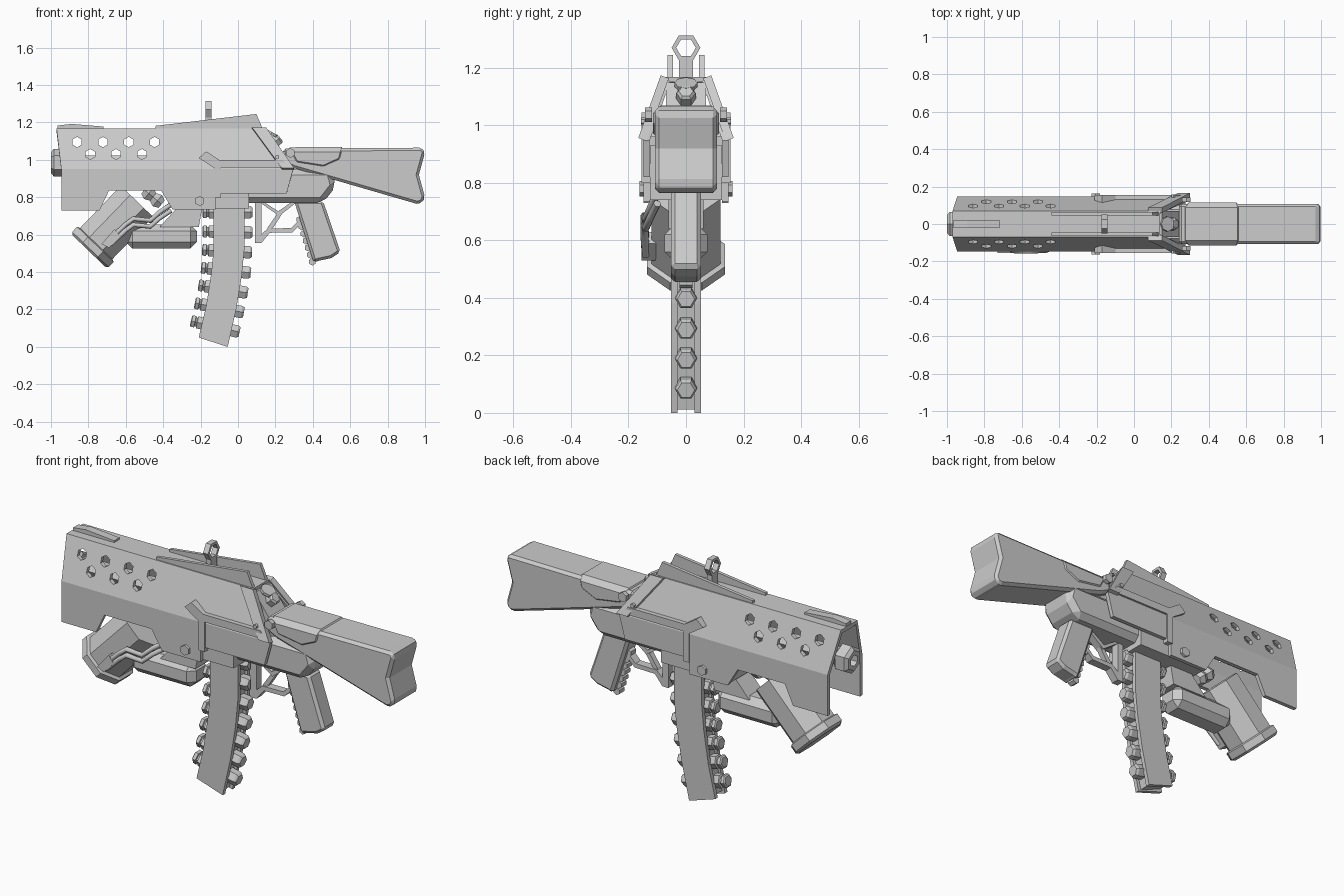
import bpy, bmesh
from math import radians, cos, sin, pi, atan2
from mathutils import Matrix, Vector

if "Cube" in bpy.data.objects:
    bpy.data.objects.remove(bpy.data.objects["Cube"])


def finish(name, bm, recalc=True):
    if recalc:
        bmesh.ops.recalc_face_normals(bm, faces=bm.faces)
    me = bpy.data.meshes.new(name)
    bm.to_mesh(me)
    bm.free()
    ob = bpy.data.objects.new(name, me)
    bpy.context.collection.objects.link(ob)
    return ob


def mirror_y(ob):
    m = ob.modifiers.new("mirror", "MIRROR")
    m.use_axis = (False, True, False)
    return ob


def prism(name, pts, y0, y1, bevel=0, mirror=False):
    """Side profile in (x, z), extruded from y0 to y1."""
    bm = bmesh.new()
    f = bm.faces.new([bm.verts.new((x, y0, z)) for x, z in pts])
    ext = bmesh.ops.extrude_face_region(bm, geom=[f])["geom"]
    bmesh.ops.translate(bm, vec=(0, y1 - y0, 0),
                        verts=[v for v in ext if isinstance(v, bmesh.types.BMVert)])
    ob = finish(name, bm)
    if bevel:
        b = ob.modifiers.new("bevel", "BEVEL")
        b.width, b.segments, b.limit_method, b.angle_limit = bevel, 1, "ANGLE", radians(40)
    return mirror_y(ob) if mirror else ob


def box(name, x0, x1, z0, z1, y0, y1, bevel=0, mirror=False):
    return prism(name, [(x0, z0), (x1, z0), (x1, z1), (x0, z1)], y0, y1, bevel, mirror)


def add_lathe(bm, prof, n, mat, phase=0, ring=False):
    """Revolve (x, radius) points round the local x axis."""
    rings = [[bm.verts.new(mat @ Vector((x, r * cos(2 * pi * (i + phase) / n),
                                         r * sin(2 * pi * (i + phase) / n))))
              for i in range(n)] for x, r in prof]
    for a, b in list(zip(rings, rings[1:])) + ([(rings[-1], rings[0])] if ring else []):
        for i in range(n):
            j = (i + 1) % n
            bm.faces.new((a[i], a[j], b[j], b[i]))
    if not ring:
        bm.faces.new(rings[0])
        bm.faces.new(rings[-1])


def lathe(name, prof, n, mat, phase=0, ring=False):
    bm = bmesh.new()
    add_lathe(bm, prof, n, mat, phase, ring)
    return finish(name, bm)


def place(x, y, z, pitch=0):
    """Local x axis tilted up by pitch degrees."""
    return Matrix.Translation((x, y, z)) @ Matrix.Rotation(-radians(pitch), 4, "Y")


def tube(name, pts, r):
    cu = bpy.data.curves.new(name, "CURVE")
    cu.dimensions, cu.bevel_depth, cu.bevel_resolution, cu.use_fill_caps = "3D", r, 1, True
    s = cu.splines.new("POLY")
    s.points.add(len(pts) - 1)
    for p, c in zip(s.points, pts):
        p.co = (*c, 1)
    ob = bpy.data.objects.new(name, cu)
    bpy.context.collection.objects.link(ob)


# Hollow outer shell: vertical side, sloped side and flat top, mirrored and thickened
W, T = -0.148, -0.07
bm = bmesh.new()
side = [bm.verts.new((x, W, z)) for x, z in
        [(-.945, .95), (-.945, .73), (-.74, .73), (-.69, .835), (-.41, .835), (-.35, .735),
         (-.12, .735), (-.12, .82), (.26, .82), (.295, .95)]]
ta, tb = bm.verts.new((-.97, T, 1.168)), bm.verts.new((.14, T, 1.168))
ca, cb = bm.verts.new((-.97, 0, 1.168)), bm.verts.new((.14, 0, 1.168))
bm.faces.new(side)
bm.faces.new((side[0], side[-1], tb, ta))
bm.faces.new((ta, tb, cb, ca))
shell = mirror_y(finish("shell", bm, recalc=False))
sol = shell.modifiers.new("thickness", "SOLIDIFY")
sol.thickness, sol.offset = 0.022, -1

# Hexagonal vent holes
bm = bmesh.new()
vents = [(-.86 + .138 * i, 1.095) for i in range(4)] + [(-.79 + .138 * i, 1.03) for i in range(3)]
turn = Matrix.Rotation(pi / 2, 4, "Z")
for x, z in vents:
    add_lathe(bm, [(-.3, .028), (.3, .028)], 6, Matrix.Translation((x, 0, z)) @ turn, .5)
cutter = finish("vent_cutter", bm)
cutter.hide_render = True
cutter.hide_set(True)
cut = shell.modifiers.new("vents", "BOOLEAN")
cut.object, cut.operation, cut.solver = cutter, "DIFFERENCE", "EXACT"

# Barrel and hollow muzzle
lathe("barrel", [(-.95, .045), (-.1, .045)], 6, place(0, 0, .985))
lathe("muzzle", [(-1, .055), (-.985, .074), (-.93, .074), (-.92, .06), (-.92, .03), (-1, .03)],
      6, place(0, 0, .985), .5, True)

# Receiver, core and magazine housing
prism("receiver", [(-.12, .77), (.455, .77), (.525, .86), (.5, .95), (-.12, .95)], -.108, .108, .03)
prism("receiver_core", [(-.12, .82), (.26, .82), (.29, .96), (.15, 1.15), (-.12, 1.15)], -.07, .07)
box("magazine_housing", -.35, .06, .74, .93, -.125, .125)

# Raised side trim and rear edge strips
prism("side_trim", [(-.21, 1.01), (-.17, 1.045), (-.1, 1.0), (.24, 1.0), (.275, .96),
                    (-.09, .96), (-.09, .8), (-.125, .8), (-.125, .955)], -.155, -.1, 0, True)
bm = bmesh.new()
d = Vector((0, -.018, .006))
loop = [Vector(p) + d for p in [(.235, W, .95), (.3, W, .95), (.15, T, 1.168), (.075, T, 1.168)]]
bm.faces.new([bm.verts.new(p) for p in loop])
strip = mirror_y(finish("rear_edge_strip", bm, recalc=False))
sol = strip.modifiers.new("thickness", "SOLIDIFY")
sol.thickness, sol.offset = 0.03, -1

# Ribs above the magazine
for i in range(8):
    x = -.118 + i * .02
    box(f"housing_rib_{i}", x, x + .014, .768, .812, -.125, .125)

# Side bolts
for x, z, y, r in [(-.205, .78, .15, .027), (.28, 1.037, .13, .026), (.21, 1.015, .145, .012)]:
    for s in (-1, 1):
        lathe("bolt", [(-.012, r), (.012, r)], 6, Matrix.Translation((x, s * y, z)) @ turn, .5)

# Stock with concave butt, sleeve and side panel
prism("stock", [(.24, 1.06), (.24, .985), (.3, .955), (.955, .765), (.985, .77), (1, .8),
                (.967, .92), (1, 1.04), (.985, 1.065)], -.108, .108, .026)
prism("stock_sleeve", [(.25, 1.067), (.3, .97), (.46, .945), (.56, .99), (.58, 1.069)],
      -.114, .114, .026)

# Pistol grip with finger ribs
prism("pistol_grip", [(.3, .78), (.405, .45), (.43, .46), (.5, .475), (.548, .507), (.455, .78)],
      -.052, .052, .014)
for i in range(7):
    t = i / 6
    lathe("grip_rib", [(-.022, .02), (.022, .02)], 6,
          Matrix.Translation((.33 + .068 * t, 0, .68 - .225 * t)) @ turn, .5)

# Trigger guard and trigger
box("guard_post", .09, .125, .555, .78, -.022, .022)
prism("guard_bow", [(.11, .555), (.125, .555), (.17, .61), (.29, .612), (.34, .66), (.335, .685),
                    (.285, .635), (.16, .633), (.11, .59)], -.022, .022)
prism("guard_brace", [(.12, .77), (.145, .77), (.215, .725), (.28, .77), (.31, .77), (.22, .7)],
      -.022, .022)
prism("trigger", [(.215, .72), (.235, .71), (.19, .64), (.15, .615), (.16, .64)], -.015, .015)

# Curved magazine: two side plates with a core between
left = [(-.13, .79), (-.13, .53), (-.142, .4), (-.17, .22), (-.21, .05)]
right = [(-.055, .005), (-.01, .2), (.02, .38), (.035, .53), (.035, .79)]
right = [(x + .0, z) for x, z in right]
right[0] = (-.055, .0)
prism("magazine_plate", left + right, -.052, -.03, 0, True)
prism("magazine_core", [(x + .015, z + .012) for x, z in left] +
      [(x - .015, z + .012) for x, z in right], -.031, .031)

# Hexagonal rounds poking out of both edges
rounds = [(-.06, .72, 0), (-.06, .615, -1), (-.062, .512, -3), (-.068, .41, -6),
          (-.083, .31, -9), (-.103, .21, -11), (-.125, .11, -13)]
for i, (x, z, a) in enumerate(rounds):
    lathe(f"round_{i}", [(-.13, .028), (-.125, .036), (-.108, .036), (-.105, .028), (-.098, .028),
                         (-.095, .038), (.125, .038), (.137, .03)], 6, place(x + .0, 0, z, a))

# Angled foregrip with end cap and retaining collar
lathe("foregrip", [(0, .13), (.012, .147), (.05, .147), (.056, .13), (.37, .13)],
      8, place(-.797, 0, .512, 46), .5)
lathe("collar", [(0, .03), (.03, .045), (.06, .03), (.09, .045), (.12, .03)],
      6, place(-.5, 0, .84, -40))
prism("hose_socket", [(-.73, .55), (-.69, .53), (-.63, .59), (-.66, .63)], -.155, -.1)
for dz in (0, -.032):
    tube("hose", [(-.68, -.14, .58 + dz), (-.6, -.145, .655 + dz), (-.56, -.145, .685 + dz),
                  (-.47, -.14, .675 + dz), (-.42, -.12, .72 + dz), (-.36, -.1, .76 + dz)], .014)

# Lower tube block and its neck
prism("lower_block", [(-.6, .525), (-.22, .525), (-.22, .655), (-.6, .655)], -.075, .075, .035)
prism("lower_block_neck", [(-.42, .64), (-.21, .64), (-.19, .75), (-.32, .75)], -.06, .06)

# Sights
prism("sight_wing", [(-.44, 1.16), (.135, 1.16), (.098, 1.245), (-.44, 1.182)],
      -.064, -.046, 0, True)
prism("front_ramp", [(-.965, 1.16), (-.72, 1.16), (-.72, 1.178), (-.89, 1.192), (-.965, 1.183)],
      -.022, .022)
lathe("sight_ring", [(-.015, .05), (.015, .05), (.015, .034), (-.015, .034)],
      6, place(-.158, 0, 1.27), 0, True)
box("sight_post", -.173, -.143, 1.16, 1.232, -.025, .025)

# Rear dial
lathe("rear_dial", [(-.05, .034), (.035, .034), (.045, .025)], 6, place(.19, 0, 1.09, 40))
lathe("rear_dial_disc", [(0, .04), (.015, .04)], 8, place(.175, 0, 1.135, 62))
